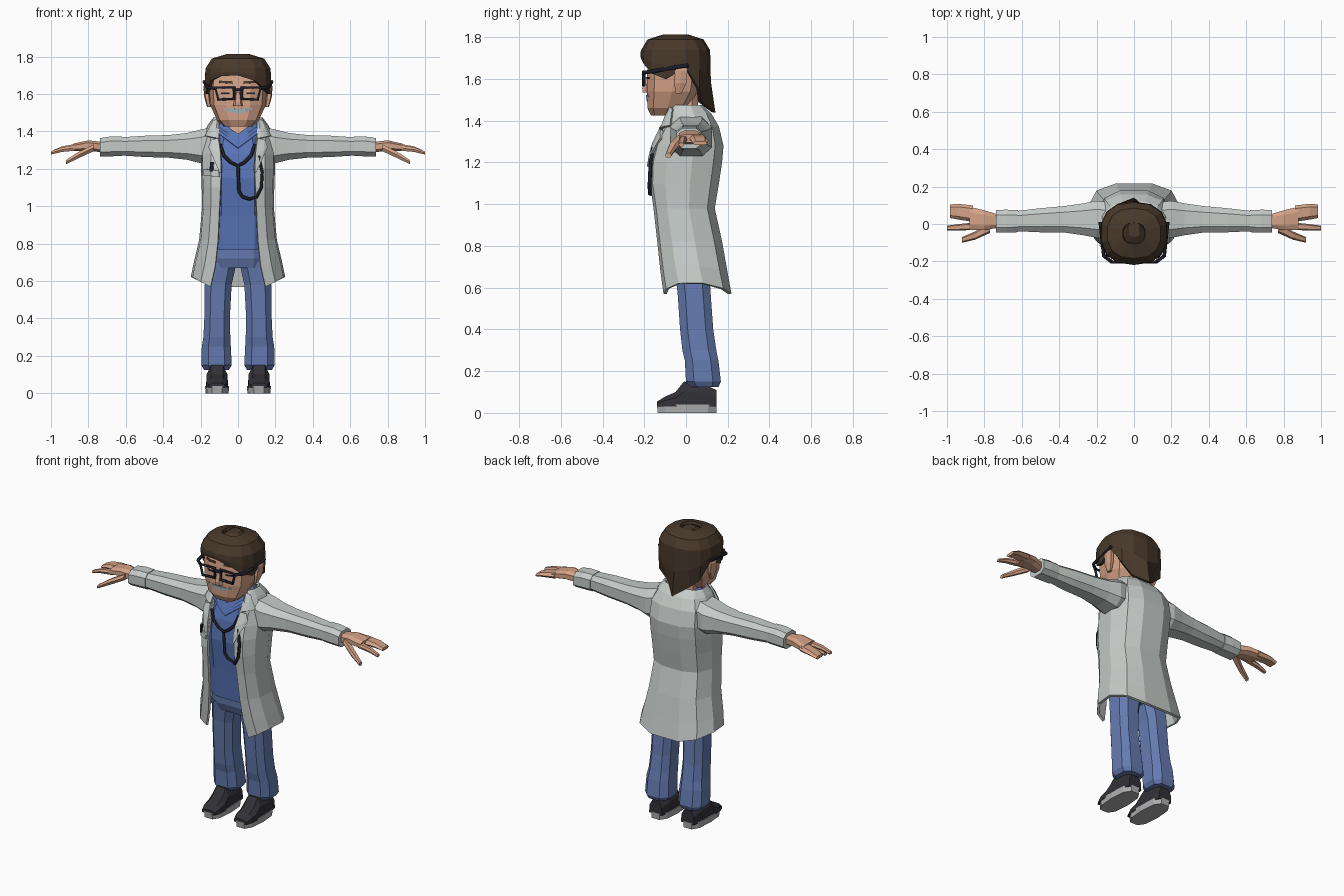
import bpy, bmesh, math
from mathutils import Vector

if "Cube" in bpy.data.objects:
    bpy.data.objects.remove(bpy.data.objects["Cube"], do_unlink=True)


def material(name, r, g, b):
    mat = bpy.data.materials.new(name)
    mat.use_nodes = True
    mat.diffuse_color = (r, g, b, 1)
    mat.node_tree.nodes["Principled BSDF"].inputs["Base Color"].default_value = (r, g, b, 1)
    return mat


COAT = material("coat grey", .56, .6, .58)
SHIRT = material("shirt blue", .1, .18, .48)
JEANS = material("jeans blue", .13, .2, .44)
SKIN = material("skin", .66, .36, .24)
HAIR = material("hair brown", .065, .04, .024)
SHOE = material("shoe black", .032, .03, .038)
SOLE = material("sole grey", .42, .42, .42)
BLACK = material("glossy black", .013, .013, .022)
MOUTH = material("mouth pale teal", .33, .45, .48)


def finish(name, bm, mat, mirror=False, thick=0):
    """Turn a bmesh into an object with optional mirror and thickness."""
    bmesh.ops.remove_doubles(bm, verts=bm.verts, dist=1e-5)
    bmesh.ops.recalc_face_normals(bm, faces=bm.faces)
    mesh = bpy.data.meshes.new(name)
    bm.to_mesh(mesh)
    bm.free()
    mesh.materials.append(mat)
    obj = bpy.data.objects.new(name, mesh)
    bpy.context.collection.objects.link(obj)
    if mirror:
        obj.modifiers.new("mirror", 'MIRROR').use_mirror_merge = False
    if thick:
        solid = obj.modifiers.new("thickness", 'SOLIDIFY')
        solid.thickness, solid.offset = thick, 0
    return obj


def loft(name, rings, mat, closed=True, caps=True, **options):
    """Bridge rows of points into a skin."""
    bm = bmesh.new()
    rows = [[bm.verts.new(p) for p in ring] for ring in rings]
    count = len(rows[0])
    for low, high in zip(rows, rows[1:]):
        for i in range(count if closed else count - 1):
            j = (i + 1) % count
            bm.faces.new((low[i], low[j], high[j], high[i]))
    if closed and caps:
        bm.faces.new(rows[0])
        bm.faces.new(rows[-1])
    return finish(name, bm, mat, **options)


def oval(ru, rv, n=8, power=.7):
    """Squarish oval with a flat side facing forward."""
    def soft(v):
        return math.copysign(abs(v) ** power, v)
    turns = [math.tau * (i + .5) / n for i in range(n)]
    return [(ru * soft(math.sin(t)), -rv * soft(math.cos(t))) for t in turns]


def upright(name, rows, mat, n=8, power=.7, **options):
    """Loft upward from rows of height, centre x, half width, front y, back y."""
    rings = [[(cx + u, (yf + yb) / 2 + v, z) for u, v in oval(hw, (yb - yf) / 2, n, power)]
             for z, cx, hw, yf, yb in rows]
    return loft(name, rings, mat, **options)


def sideways(name, rows, mat, n=8):
    """Mirrored loft outward from rows of x, centre z, half height, centre y, half depth."""
    rings = [[(x, cy + u, cz + v) for u, v in oval(hy, hz, n)] for x, cz, hz, cy, hy in rows]
    return loft(name, rings, mat, mirror=True)


def tube(name, points, radius, mat, closed=False):
    curve = bpy.data.curves.new(name, 'CURVE')
    curve.dimensions, curve.bevel_depth = '3D', radius
    curve.bevel_resolution, curve.use_fill_caps = 1, True
    line = curve.splines.new('POLY')
    line.points.add(len(points) - 1)
    for target, p in zip(line.points, points):
        target.co = (*p, 1)
    line.use_cyclic_u = closed
    temp = bpy.data.objects.new(name, curve)
    mesh = bpy.data.meshes.new_from_object(temp)
    bpy.data.objects.remove(temp)
    mesh.name = name
    mesh.materials.clear()
    mesh.materials.append(mat)
    obj = bpy.data.objects.new(name, mesh)
    bpy.context.collection.objects.link(obj)
    return obj


def on_front(x, z, targets, gap):
    """Find the point lying just in front of the given objects."""
    hits = [t.ray_cast(Vector((x, -1, z)), Vector((0, 1, 0))) for t in targets]
    return (x, min([h[1].y for h in hits if h[0]], default=-.08) - gap, z)


def drape(name, edge_a, edge_b, targets, mat, gap=.006, thick=.008, **options):
    """Lay a strip between two edges onto the front of other parts."""
    rows = []
    for i in range(len(edge_a) * 2 - 1):
        k, half = divmod(i, 2)
        a, b = [Vector(e[k]).lerp(Vector(e[k + half]), half / 2) for e in (edge_a, edge_b)]
        spots = [a.lerp(b, s / 4) for s in range(5)]
        rows.append([on_front(p.x, p.y, targets, gap) for p in spots])
    return loft(name, rows, mat, closed=False, thick=thick, **options)


# Shoes: flat soles and sloping uppers
upright("shoe_soles", [(0, .112, .062, -.14, .15), (.04, .112, .064, -.145, .152)],
        SOLE, n=10, mirror=True)
upper = [(-.138, .045, .055), (-.1, .058, .078), (-.05, .06, .1), (-.01, .058, .15),
         (.08, .056, .14), (.145, .045, .11)]
loft("shoe_uppers", [[(.112 + s * w, y, z) for s, z in
                      ((-1, .03), (-.95, .03 + .6 * (h - .03)), (-.55, h),
                       (.55, h), (.95, .03 + .6 * (h - .03)), (1, .03))]
                     for y, w, h in upper], SHOE, mirror=True)

# Jeans: legs and hips
upright("trouser_legs", [(.125, .115, .07, .015, .16), (.15, .115, .086, -.005, .172),
                         (.25, .116, .082, -.01, .16), (.3, .113, .076, -.022, .15),
                         (.4, .112, .072, -.033, .135), (.58, .106, .076, -.045, .122),
                         (.71, .088, .088, -.065, .115)], JEANS, mirror=True)
upright("trouser_hips", [(.67, 0, .155, -.065, .11), (.72, 0, .17, -.085, .125),
                         (.82, 0, .15, -.09, .1)], JEANS)

# Shirt and neck
shirt = upright("shirt", [(.77, 0, .155, -.105, .1), (.95, 0, .155, -.12, .1),
                          (1.15, 0, .16, -.145, .11), (1.28, 0, .16, -.135, .12),
                          (1.38, 0, .13, -.105, .1), (1.45, 0, .1, -.075, .06)],
                SHIRT, power=.6)
upright("neck", [(1.4, 0, .08, -.07, .06), (1.54, 0, .065, -.07, .06)], SKIN)

# Open coat: height, half width, front y, back y, opening, side lift
coat_rows = [(.57, .245, -.1, .21, .145, .05), (.68, .228, -.115, .19, .12, .02),
             (.82, .2, -.13, .165, .105, 0), (.98, .185, -.148, .13, .098, 0),
             (1.1, .186, -.165, .15, .092, 0), (1.2, .19, -.162, .165, .088, 0),
             (1.28, .19, -.142, .172, .09, 0), (1.37, .185, -.1, .15, .1, 0),
             (1.43, .155, -.075, .115, .11, 0), (1.47, .125, -.05, .075, .105, 0)]
coat_rings = []
for z, hw, yf, yb, gap, lift in coat_rows:
    d = yb - yf
    half = [(gap, yf, z), ((gap + hw) / 2, yf + .012, z + lift / 2),
            (hw * .96, yf + d * .22, z + lift), (hw, yf + d * .58, z + lift),
            (hw * .8, yb - d * .12, z + lift / 2), (hw * .38, yb, z)]
    coat_rings.append(half + [(-x, y, h) for x, y, h in reversed(half)])
coat = loft("coat_body", coat_rings, COAT, closed=False, thick=.016)

# Sleeves with wide cuffs
sideways("sleeves", [(.13, 1.33, .1, .02, .1), (.2, 1.32, .095, .025, .105),
                     (.27, 1.32, .076, .025, .09), (.37, 1.32, .064, .025, .075),
                     (.5, 1.32, .06, .02, .068), (.64, 1.32, .05, .015, .056)], COAT)
sideways("cuffs", [(.62, 1.32, .055, .015, .062), (.68, 1.32, .056, .015, .065),
                   (.738, 1.315, .052, .015, .064)], COAT)

# Hands
sideways("palms", [(.72, 1.315, .03, .015, .036), (.8, 1.325, .029, .02, .056),
                   (.88, 1.315, .021, .03, .066)], SKIN)
sideways("fingers", [(.86, 1.316, .02, .055, .044), (.94, 1.306, .016, .066, .042),
                     (.985, 1.292, .01, .068, .036)], SKIN, n=6)
sideways("index_fingers", [(.86, 1.313, .017, -.012, .02), (.94, 1.303, .014, -.018, .017),
                           (1, 1.285, .009, -.022, .013)], SKIN, n=6)
sideways("thumbs", [(.77, 1.313, .02, -.02, .028), (.85, 1.275, .019, -.062, .022),
                    (.92, 1.235, .012, -.085, .015)], SKIN, n=6)

# Head, ears and nose
head = upright("head", [(1.425, 0, .075, -.17, -.04), (1.46, 0, .112, -.188, .01),
                        (1.54, 0, .148, -.192, .06), (1.64, 0, .155, -.19, .075),
                        (1.74, 0, .14, -.175, .06)], SKIN, n=10)
upright("ears", [(1.53, .155, .01, -.05, -.02), (1.58, .165, .015, -.06, .005),
                 (1.64, .17, .015, -.055, .01), (1.66, .165, .01, -.04, 0)],
        SKIN, n=6, mirror=True)
upright("nose", [(1.535, 0, .026, -.21, -.17), (1.555, 0, .022, -.212, -.17),
                 (1.61, 0, .013, -.197, -.17)], SKIN, n=6)

# Hair: a cap whose lower edge varies from fringe to nape
edge = [1.7, 1.685, 1.65, 1.6, 1.655, 1.55, 1.49, 1.44]
columns = 14
hair_rings = []
for t, grow, height in ((0, 1, 0), (.5, 1.02, 0), (1, 1, 0), (1, .82, 1.782), (1, .35, 1.805)):
    ring = []
    for i in range(columns):
        k = min(i, columns - i)
        a = math.tau * i / columns
        sweep = -.03 * math.sin(a) if k < 3 else 0
        z = height or edge[k] + sweep + (1.735 - edge[k] - sweep) * t
        s = grow * ((.8, 1.16)[k - 6] if t == 0 and k > 5 else 1)
        x, y = [math.copysign(abs(v) ** .8, v) for v in (math.sin(a), math.cos(a))]
        ring.append((.168 * x * s, -.05 - .157 * y * s, z))
    hair_rings.append(ring)
hair = loft("hair", hair_rings, HAIR, caps=False, thick=.018)
upright("hair_crown", [(1.78, 0, .07, -.12, .02), (1.812, 0, .035, -.07, .01)], HAIR)

# Glasses: frames, bridge and temple arms
for side, label in ((1, "left"), (-1, "right")):
    corners = [(.02, 1.575), (.105, 1.57), (.122, 1.635), (.02, 1.635)]
    tube(label + "_lens_frame", [(side * x, -.203, z) for x, z in corners], .009, BLACK, True)
    tube(label + "_temple", [(side * x, y, z) for x, y, z in
                             ((.118, -.203, 1.63), (.162, -.17, 1.635), (.18, .01, 1.665))],
         .01, BLACK)
tube("bridge", [(-.03, -.205, 1.622), (.03, -.205, 1.622)], .008, BLACK)

# Draped details
bpy.context.view_layer.update()
drape("mouth", [(-.08, 1.515), (0, 1.495), (.08, 1.515)],
      [(-.075, 1.525), (0, 1.52), (.075, 1.525)], [head], MOUTH, gap=.002, thick=.004)
drape("eyes", [(.045, 1.6), (.09, 1.6)], [(.045, 1.609), (.09, 1.609)], [head], BLACK,
      gap=.002, thick=.004, mirror=True)
drape("eyebrows", [(.03, 1.655), (.1, 1.66)], [(.03, 1.668), (.1, 1.671)], [head], HAIR,
      gap=.002, thick=.008, mirror=True)
drape("neck_opening", [(-.085, 1.445), (0, 1.375)], [(.085, 1.445), (0, 1.375)],
      [shirt], SKIN, gap=.003, thick=.005)
drape("shirt_collar", [(.088, 1.448), (0, 1.385)], [(.12, 1.4), (0, 1.31)],
      [shirt], SHIRT, gap=.008, thick=.012, mirror=True)
drape("collar_flaps", [(.106, 1.465), (.104, 1.36)], [(.13, 1.455), (.172, 1.375)],
      [coat], COAT, gap=.012, thick=.014, mirror=True)
drape("lapels", [(.103, 1.36), (.092, 1.28), (.09, 1.18)],
      [(.14, 1.355), (.155, 1.315), (.096, 1.18)],
      [coat], COAT, gap=.01, thick=.014, mirror=True)
drape("breast_pocket", [(-.18, 1.165), (-.1, 1.155)], [(-.182, 1.2), (-.102, 1.19)],
      [coat], COAT, thick=.01)
drape("pen", [(-.15, 1.185), (-.146, 1.235)], [(-.134, 1.185), (-.13, 1.235)],
      [coat], BLACK, gap=.014)

# Stethoscope: forked neck tube and hanging loop
fork = [(-.095, 1.33), (-.075, 1.27), (-.04, 1.235), (0, 1.215), (.035, 1.235), (.07, 1.27),
        (.09, 1.33)]
loop = [(0, 1.215), (.005, 1.08), (.025, 1.05), (.06, 1.038), (.1, 1.05), (.125, 1.1),
        (.13, 1.18), (.11, 1.27)]
for name, path in (("stethoscope_fork", fork), ("stethoscope_loop", loop)):
    tube(name, [on_front(x, z, [coat, shirt], .01) for x, z in path], .009, BLACK)
